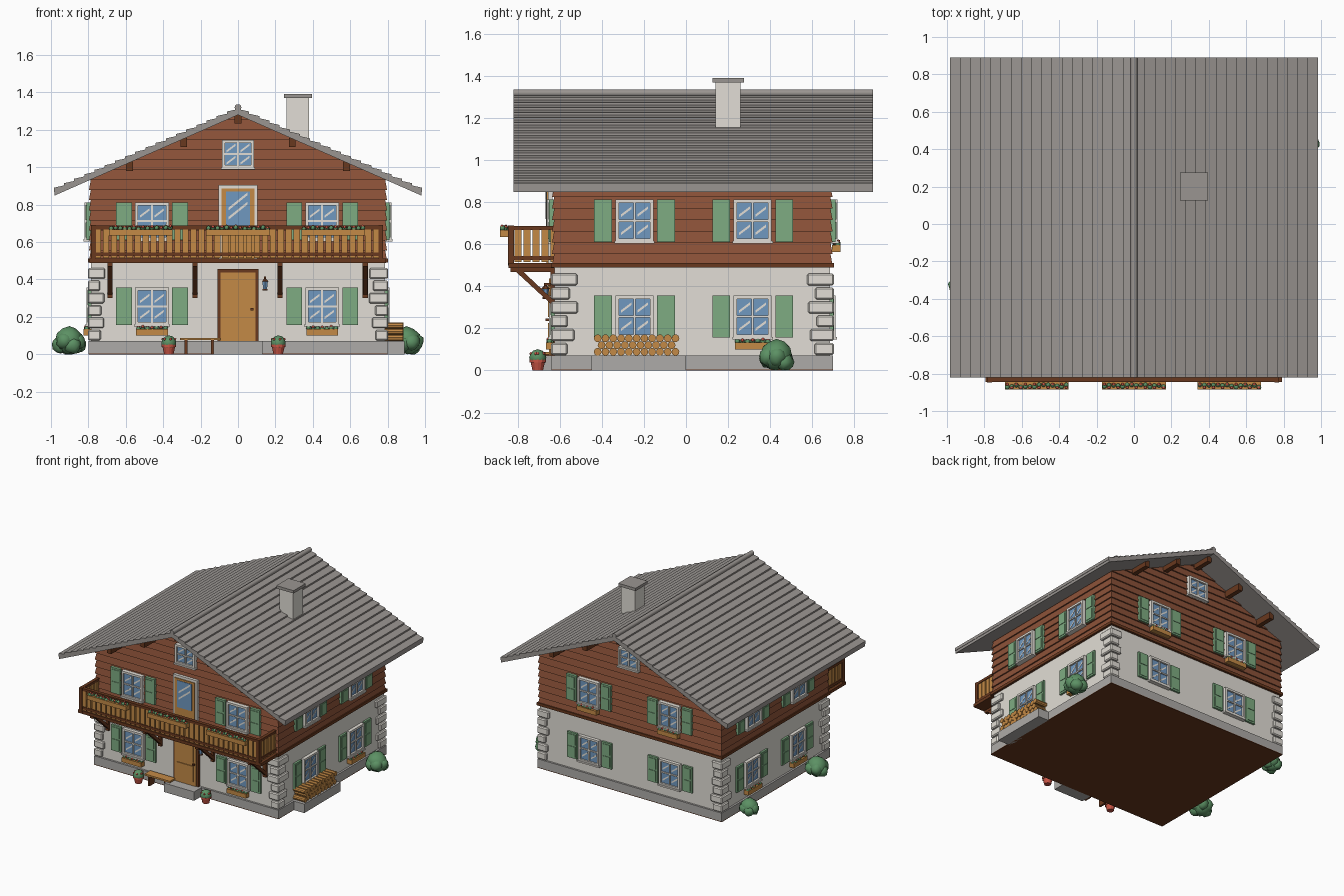
import bpy, bmesh, math, random
from mathutils import Matrix, Vector

random.seed(4)
default_cube = bpy.data.objects.get("Cube")
if default_cube:
    bpy.data.objects.remove(default_cube, do_unlink=True)

def material(name, *srgb):
    linear = [((c / 255 + .055) / 1.055) ** 2.4 for c in srgb] + [1]
    mat = bpy.data.materials.new(name)
    mat.use_nodes = True
    mat.diffuse_color = linear
    mat.node_tree.nodes["Principled BSDF"].inputs["Base Color"].default_value = linear
    return mat

plaster = material("plaster", 226, 222, 214)
siding = material("brown siding", 140, 82, 56)
timber = material("dark timber", 104, 56, 30)
honey = material("honey wood", 196, 138, 70)
slate = material("roof grey", 154, 149, 145)
stone = material("stone grey", 174, 171, 168)
shutter_green = material("shutter green", 126, 172, 130)
glass = material("window blue", 112, 152, 192)
leaf = material("leaf green", 92, 145, 100)
red = material("flower red", 200, 84, 68)
parts = {}

def part(name, mat, smooth=False):
    """Collect all geometry of one named part in a single mesh."""
    if name not in parts:
        parts[name] = (bmesh.new(), mat, smooth)
    return parts[name][0]

def box(bm, x0, x1, y0, y1, z0, z1, place=Matrix()):
    centre = Vector((x0 + x1, y0 + y1, z0 + z1)) / 2
    size = Matrix.Diagonal((abs(x1 - x0), abs(y1 - y0), abs(z1 - z0), 1))
    return bmesh.ops.create_cube(bm, size=1, matrix=place @ Matrix.Translation(centre) @ size)["verts"]

def prism(bm, outline, y0, y1, place=Matrix()):
    """Extrude an x-z outline along y."""
    near, far = [[bm.verts.new(place @ Vector((x, y, z))) for x, z in outline] for y in (y0, y1)]
    bm.faces.new(near)
    bm.faces.new(far)
    for i in range(len(near)):
        bm.faces.new((near[i - 1], near[i], far[i], far[i - 1]))

def ball(bm, centre, radius, detail=1):
    bmesh.ops.create_icosphere(bm, subdivisions=detail, radius=radius, matrix=Matrix.Translation(centre))

def rod(bm, centre, r1, r2, length, turn=Matrix(), sides=12):
    bmesh.ops.create_cone(bm, cap_ends=True, segments=sides, radius1=r1, radius2=r2,
                          depth=length, matrix=Matrix.Translation(centre) @ turn)

def wall(angle, distance):
    """Frame of a wall: x runs along it, -y points outwards."""
    return Matrix.Rotation(math.radians(angle), 4, 'Z') @ Matrix.Translation((0, -distance, 0))

# Main dimensions
HALF, FRONT, BACK, PLINTH, FLOOR = .785, -.625, .685, .07, .49
EAVE, RIDGE, SLOPE, ROOF_FRONT, ROOF_BACK = .98, 1.315, .44, -.82, .89
roof = lambda x: RIDGE - SLOPE * abs(x)

# Base, masonry storey and chimney
box(part("underside", timber), -.8, .8, -.64, .7, 0, .005)
box(part("plinth", stone), -.8, .8, -.64, .7, .005, PLINTH)
box(part("door_step", stone), -.13, .13, -.73, -.6, 0, PLINTH)
box(part("woodpile_slab", stone), .78, .89, -.45, 0, 0, PLINTH)
box(part("lower_wall", plaster), -HALF, HALF, FRONT, BACK, PLINTH, FLOOR)
box(part("floor_beam", timber), -.803, .803, -.643, .703, FLOOR, FLOOR + .022)
box(part("chimney", plaster), .26, .38, .14, .26, 1.1, 1.375)
box(part("chimney_cap", slate), .245, .395, .125, .275, 1.37, 1.392)

# Corner stones, long side alternating from course to course
stones = part("corner_stones", plaster)
for sx in (-1, 1):
    for wall_y, sy in ((FRONT, -1), (BACK, 1)):
        for i in range(6):
            long_x, long_y = (.075, .1) if i % 2 else (.055, .065)
            z, grow = PLINTH + .004 + i * .066, random.uniform(-.008, .012)
            box(stones, sx * (HALF + .018), sx * (HALF - long_x - grow),
                wall_y + sy * .018, wall_y - sy * (long_y + grow), z, z + .056)
bmesh.ops.bevel(stones, geom=stones.edges[:], offset=.007, segments=1, affect='EDGES')

# Timber storey: overlapping boards that narrow into the gable
z = FLOOR + .01
while z < 1.26:
    top = min(z + .054, 1.27)
    for v in box(part("board_siding", siding), -1, 1, FRONT, BACK, z, top):
        lap = .012 if v.co.z < (z + top) / 2 else .002
        v.co.x = math.copysign(min(HALF + lap, (RIDGE - .028 - v.co.z) / SLOPE), v.co.x)
        v.co.y += math.copysign(lap, v.co.y)
    z = z + .054

# Roof: slab on each side with stepped shingle courses, ridge cap and purlins
courses = 18
for s in (-1, 1):
    prism(part("roof_slab", slate), [(s * x, roof(x) - d) for x, d in
          ((0, .035), (0, .01), (EAVE, .01), (EAVE, .035))], ROOF_FRONT, ROOF_BACK)
    for i in range(courses):
        a, b = EAVE * i / courses, EAVE * (i + 1) / courses + .005
        prism(part("roof_shingles", slate), [(s * a, roof(a) - .014), (s * a, roof(a) - .004),
              (s * b, roof(b) + .009), (s * b, roof(b) - .014)], ROOF_FRONT, ROOF_BACK)
rod(part("ridge_cap", slate, True), (0, (ROOF_FRONT + ROOF_BACK) / 2, RIDGE + .004), .018, .018,
    ROOF_BACK - ROOF_FRONT, Matrix.Rotation(math.pi / 2, 4, 'X'))
for x in (-.58, -.29, 0, .29, .58):
    box(part("purlins", timber), x - .018, x + .018, -.77, .84, roof(x) - .08, roof(x) - .03)

def window(place, u, z, w=.09, h=.1, t=.016):
    """Framed window with four panes, centred on u and z."""
    at = place @ Matrix.Translation((u, 0, z))
    frame = part("window_frames", plaster)
    box(part("window_glass", glass), -w + t, w - t, -.012, .01, -h + t, h - t, at)
    for s in (-1, 1):
        box(frame, s * w, s * (w - t), -.026, .01, -h, h, at)
        box(frame, -w + t, w - t, -.026, .01, s * h, s * (h - t), at)
        for v in (-1, 1):
            x, y, r = s * w * .43, v * h * .43, w * .28
            prism(part("glass_glints", plaster), [(x - r, y - r), (x - r, y - r / 2), (x + r, y + r),
                  (x + r, y + r / 2)], -.014, -.011, at)
    box(frame, -.005, .005, -.02, .01, -h + t, h - t, at)
    box(frame, -w + t, w - t, -.02, .01, -.005, .005, at)
    box(frame, -w - .006, w + .006, -.032, .01, -h - .008, -h + .004, at)

def shutters(place, u, z):
    for s in (-.15, .15):
        at = place @ Matrix.Translation((u + s, 0, z))
        box(part("shutters", shutter_green), -.042, .042, -.016, .01, -.1, .1, at)
        for v in (-.047, .047):
            box(part("shutters", shutter_green), -.03, .03, -.02, 0, v - .04, v + .04, at)

def flower_box(place, u, z, half):
    """Planter whose top is at z, with leaves and blossoms."""
    box(part("flower_boxes", honey), u - half, u + half, -.04, 0, z - .034, z, place)
    n = int(half / .0115)
    for i in range(n):
        x, y, lift = u - half + (i + .5) * 2 * half / n, random.uniform(-.028, -.014), random.uniform(0, .01)
        ball(part("box_leaves", leaf, True), place @ Vector((x, y, z + lift)), .014)
        ball(part("blossoms", red, True), place @ Vector((x, -.03 if i % 2 else -.012, z + lift + .008)), .009)

# Windows, shutters and planters on the four walls
LOW, HIGH = .256, .712
for side, angle, distance, places in (("front", 0, -FRONT, (-.46, .45)), ("right", 90, HALF, (-.245, .317)),
                                      ("back", 180, BACK, (-.35, .35)), ("left", -90, HALF, (-.317, .245))):
    lower, upper = wall(angle, distance), wall(angle, distance + .01)
    for u in places:
        for place, z in ((lower, LOW), (upper, HIGH)):
            window(place, u, z)
            shutters(place, u, z)
        if side == "back":
            flower_box(upper, u, HIGH - .115, .085)
        elif side != "right" or u > 0:
            flower_box(lower, u, LOW - .122, .085)
    if side in ("front", "back"):
        window(upper, 0, 1.07, .086, .075)

# Entrance door and balcony door
front, gable = wall(0, -FRONT), wall(0, -FRONT + .01)
box(part("door_frame", timber), -.11, .11, -.02, 0, PLINTH, .455, front)
box(part("entrance_door", honey), -.093, .093, -.026, 0, PLINTH, .438, front)
for z0, z1 in ((.1, .225), (.255, .405)):
    box(part("entrance_door", honey), -.068, .068, -.032, 0, z0, z1, front)
box(part("door_handle", timber), .068, .084, -.042, 0, .235, .247, front)
box(part("balcony_door_frame", plaster), -.105, .105, -.022, 0, .51, .905, gable)
box(part("balcony_door", honey), -.088, .088, -.028, 0, .51, .885, gable)
box(part("balcony_door_glass", glass), -.064, .064, -.031, 0, .66, .87, gable)
for z in (.72, .77):
    prism(part("glass_glints", plaster), [(-.05, z), (-.05, z + .015), (.05, z + .095), (.05, z + .08)],
          -.033, -.03, gable)

# Balcony: deck, rails, close-set balusters, braces and planters
OUT = -.845
box(part("balcony_deck", timber), -.795, .79, OUT, FRONT, .488, .512)
rails, balusters, braces = part("balcony_rails", timber), part("balusters", honey), part("balcony_braces", timber)
for z in (.525, .668):
    box(rails, -.785, .775, OUT, OUT + .028, z, z + .02)
for x in (-.785, .75):
    box(rails, x, x + .026, OUT - .002, OUT + .026, .5, .69)
    for z in (.525, .668):
        box(rails, x, x + .025, OUT, FRONT, z, z + .02)
    for i in range(5):
        y = OUT + .03 + i * .0425
        box(balusters, x + .006, x + .02, y, y + .033, .515, .672)
for i in range(36):
    x = -.765 + i * .0425
    box(balusters, x, x + .033, OUT + .004, OUT + .018, .515, .672)
for x in (-.685, -.23, .225, .68):
    box(braces, x - .014, x + .014, OUT + .01, FRONT, .468, .49)
    box(braces, x - .014, x + .014, FRONT - .02, FRONT, .3, .48)
    turned = Matrix.Translation((x, 0, 0)) @ Matrix.Rotation(math.pi / 2, 4, 'Z')
    prism(braces, [(OUT + .03, .475), (OUT + .065, .475), (FRONT, .33), (FRONT, .3)], -.013, .013, turned)
for x in (-.52, 0, .51):
    flower_box(wall(0, -OUT), x, .668, .17)

# Wall lantern and bench beside the door
box(part("lantern_arm", timber), .14, .15, -.05, 0, .405, .415, front)
rod(part("lantern_roof", timber), (.145, -.668, .397), .022, .004, .018, sides=6)
rod(part("lantern_glass", glass), (.145, -.668, .37), .012, .017, .04, sides=6)
rod(part("lantern_base", timber), (.145, -.668, .345), .015, .015, .01, sides=6)
box(part("bench_seat", honey), -.31, -.09, -.715, -.645, .075, .088)
for x in (-.285, -.145):
    box(part("bench_legs", timber), x, x + .016, -.71, -.65, 0, .076)

# Stacked firewood
r = .0185
for row in range(3):
    for i in range(11 - row % 2):
        rod(part("firewood", honey), (.832, -.42 + (i * 2 + row % 2) * r, PLINTH + r + row * r * 1.74), r, r,
            random.uniform(.09, .105), Matrix.Rotation(math.pi / 2, 4, 'Y'), 10)

# Flower pots
for x in (-.37, .215):
    rod(part("flower_pots", red), (x, -.705, .022), .025, .035, .044)
    rod(part("flower_pots", red), (x, -.705, .045), .039, .039, .012)
    ball(part("pot_plants", leaf, True), (x, -.705, .06), .041, 2)
    for i in range(7):
        ball(part("blossoms", red, True), (x + .033 * math.cos(i), -.705 + .033 * math.sin(i), .08), .008)

# Bushes made of uneven lumps
for name, x, y, size in (("right_bush", .905, .43, .093), ("left_front_bush", -.905, -.33, .093),
                         ("left_back_bush", -.885, .48, .08)):
    bush = part(name, leaf, True)
    ball(bush, (x, y, size * .78), size * .8, 2)
    for i in range(6):
        offset = Vector((math.cos(i * math.pi / 3), math.sin(i * math.pi / 3), 0)) * size * .45
        ball(bush, Vector((x, y, size * random.uniform(.45, .8))) + offset, size * .5, 2)
    for v in bush.verts:
        v.co += Vector([random.uniform(-.004, .004) for axis in "xyz"])
        v.co.z = max(v.co.z, 0)

# Turn every collected part into an object
for name, (bm, mat, smooth) in parts.items():
    bmesh.ops.recalc_face_normals(bm, faces=bm.faces[:])
    for face in bm.faces:
        face.smooth = smooth and len(face.verts) < 5
    mesh = bpy.data.meshes.new(name)
    bm.to_mesh(mesh)
    bm.free()
    mesh.materials.append(mat)
    bpy.context.collection.objects.link(bpy.data.objects.new(name, mesh))
